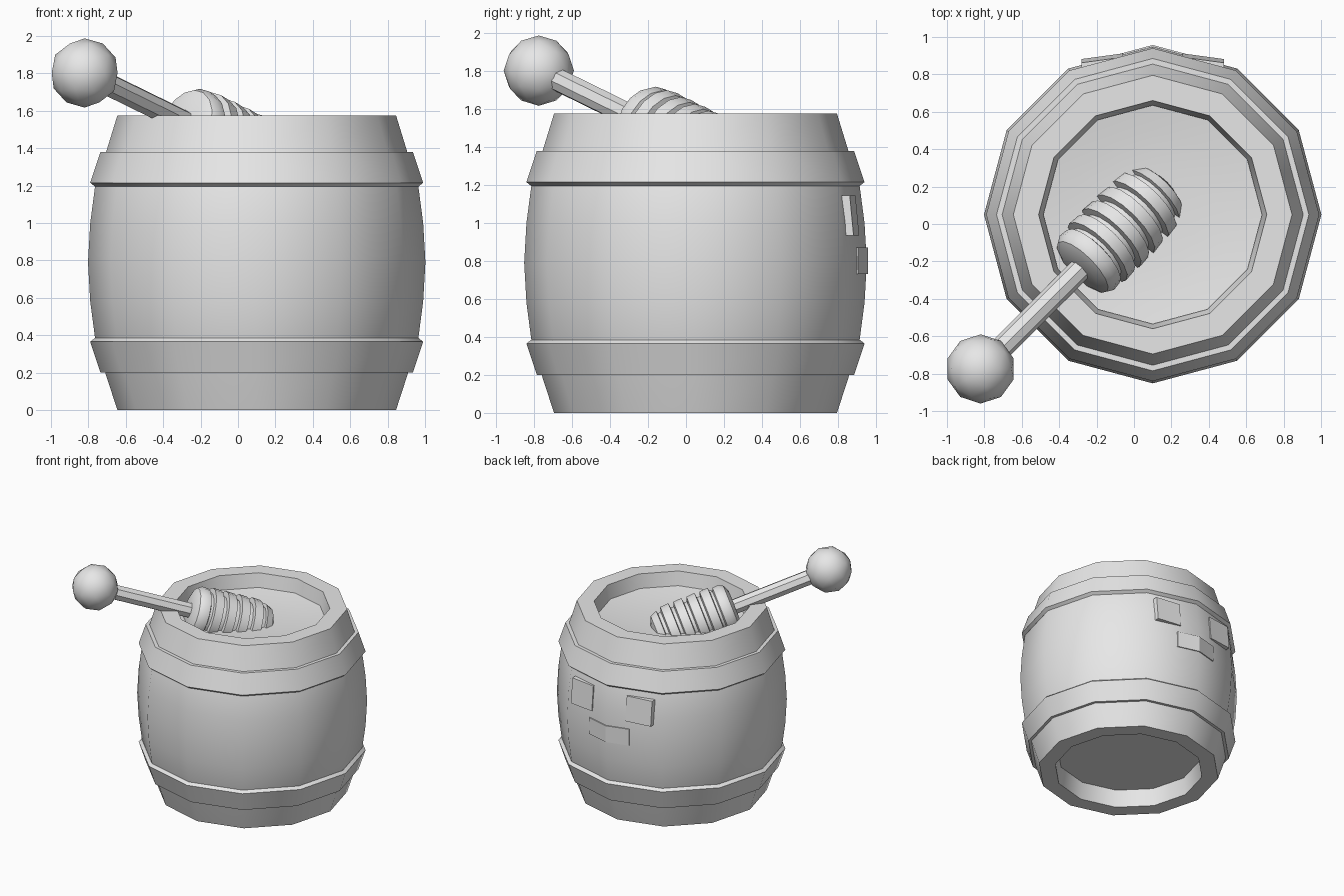
import bpy, bmesh, math
from mathutils import Vector, Matrix

cube = bpy.data.objects.get("Cube")
if cube:
    bpy.data.objects.remove(cube, do_unlink=True)

grey = bpy.data.materials.new("plain_grey")
grey.use_nodes = True
COLOUR = (0.8, 0.8, 0.8, 1)
grey.diffuse_color = COLOUR
for node in grey.node_tree.nodes:
    if node.type == 'BSDF_PRINCIPLED':
        node.inputs["Base Color"].default_value = COLOUR

CX, CY = 0.1, 0.05          # barrel axis
SIDES = 12


def finish(name, bm, matrix=Matrix(), smooth=True):
    """Turn a bmesh into a named, shaded object."""
    bmesh.ops.remove_doubles(bm, verts=bm.verts, dist=1e-4)
    bmesh.ops.recalc_face_normals(bm, faces=bm.faces)
    mesh = bpy.data.meshes.new(name)
    bm.to_mesh(mesh)
    bm.free()
    mesh.transform(matrix)
    mesh.materials.append(grey)
    obj = bpy.data.objects.new(name, mesh)
    bpy.context.collection.objects.link(obj)
    if smooth:
        bpy.ops.object.select_all(action='DESELECT')
        obj.select_set(True)
        bpy.context.view_layer.objects.active = obj
        bpy.ops.object.shade_smooth_by_angle(angle=math.radians(35))
    return obj


def lathe(name, profile, sides, matrix, closed=False):
    """Spin a (radius, height) profile round the z axis."""
    bm = bmesh.new()
    verts = [bm.verts.new((r, 0, z)) for r, z in profile]
    edges = [bm.edges.new(pair) for pair in zip(verts, verts[1:])]
    if closed:
        edges.append(bm.edges.new((verts[-1], verts[0])))
    bmesh.ops.spin(bm, geom=verts + edges, cent=(0, 0, 0), axis=(0, 0, 1),
                   angle=math.tau, steps=sides, use_merge=False)
    return finish(name, bm, matrix)


def plate(name, outline, low, high, lean):
    """Raised patch on the back; outline is (x, y) points of its outer face."""
    bm = bmesh.new()
    rings = []
    for z, shift in ((low, lean), (high, -lean)):
        front = [bm.verts.new((x, y + shift, z)) for x, y in outline]
        back = [bm.verts.new((x, y + shift - 0.05, z)) for x, y in reversed(outline)]
        rings.append(front + back)
    lower, upper = rings
    count = len(lower)
    for i in range(count):
        j = (i + 1) % count
        bm.faces.new((lower[i], lower[j], upper[j], upper[i]))
    half = count // 2
    for ring in rings:
        for i in range(half - 1):
            bm.faces.new((ring[i], ring[i + 1], ring[-i - 2], ring[-i - 1]))
    return finish(name, bm, smooth=False)


# Barrel with a recessed bottom and an open rim
at_barrel = Matrix.Translation((CX, CY, 0))
lathe("barrel", [(0, 0.15), (0.59, 0.15), (0.61, 0), (0.745, 0), (0.81, 0.2),
                 (0.865, 0.39), (0.89, 0.58), (0.902, 0.79), (0.89, 1),
                 (0.865, 1.19), (0.805, 1.38), (0.745, 1.575), (0.61, 1.575),
                 (0.58, 1.42), (0, 1.4)], SIDES, at_barrel)

# Hoops, mirrored about the barrel's mid height
HOOP = [(0.79, 0.2), (0.835, 0.2), (0.89, 0.365), (0.865, 0.385), (0.84, 0.365)]
lathe("lower_hoop", HOOP, SIDES, at_barrel, closed=True)
lathe("upper_hoop", [(r, 1.58 - z) for r, z in HOOP], SIDES, at_barrel, closed=True)

# Slightly dished filling
lathe("filling", [(0.585, 1.46), (0.45, 1.44), (0.25, 1.425), (0, 1.42)],
      SIDES, at_barrel)

# Face on the back: two eyes and a bent mouth
for side, name in ((1, "left_eye"), (-1, "right_eye")):
    plate(name, [(CX + side * 0.16, 0.902), (CX + side * 0.38, 0.872)],
          0.935, 1.145, 0.01)
plate("mouth", [(CX - 0.19, 0.906), (CX, 0.957), (CX + 0.19, 0.906)], 0.73, 0.87, 0)

# Dipper: knob, stick and grooved head along one slanted axis
knob_at = Vector((-0.82, -0.775, 1.802))
axis = Vector((1, 1, -0.49)).normalized()
along = Matrix.Translation(knob_at) @ axis.to_track_quat('Z', 'Y').to_matrix().to_4x4()

bm = bmesh.new()
bmesh.ops.create_icosphere(bm, subdivisions=2, radius=0.185)
finish("dipper_knob", bm, Matrix.Translation(knob_at))

lathe("dipper_stick", [(0, 0.1), (0.062, 0.1), (0.062, 0.85), (0, 0.85)], 8, along)

head = [(0, 0.79), (0.13, 0.79), (0.185, 0.815), (0.205, 0.85), (0.2, 0.9), (0.175, 0.91)]
for i in range(4):
    start = 0.93 + i * 0.11
    head += [(0.175, start), (0.215, start + 0.005),
             (0.21, start + 0.075), (0.175, start + 0.085)]
head += [(0.17, 1.37), (0.195, 1.375), (0.17, 1.43), (0.1, 1.46), (0, 1.47)]
lathe("dipper_head", head, 16, along)
